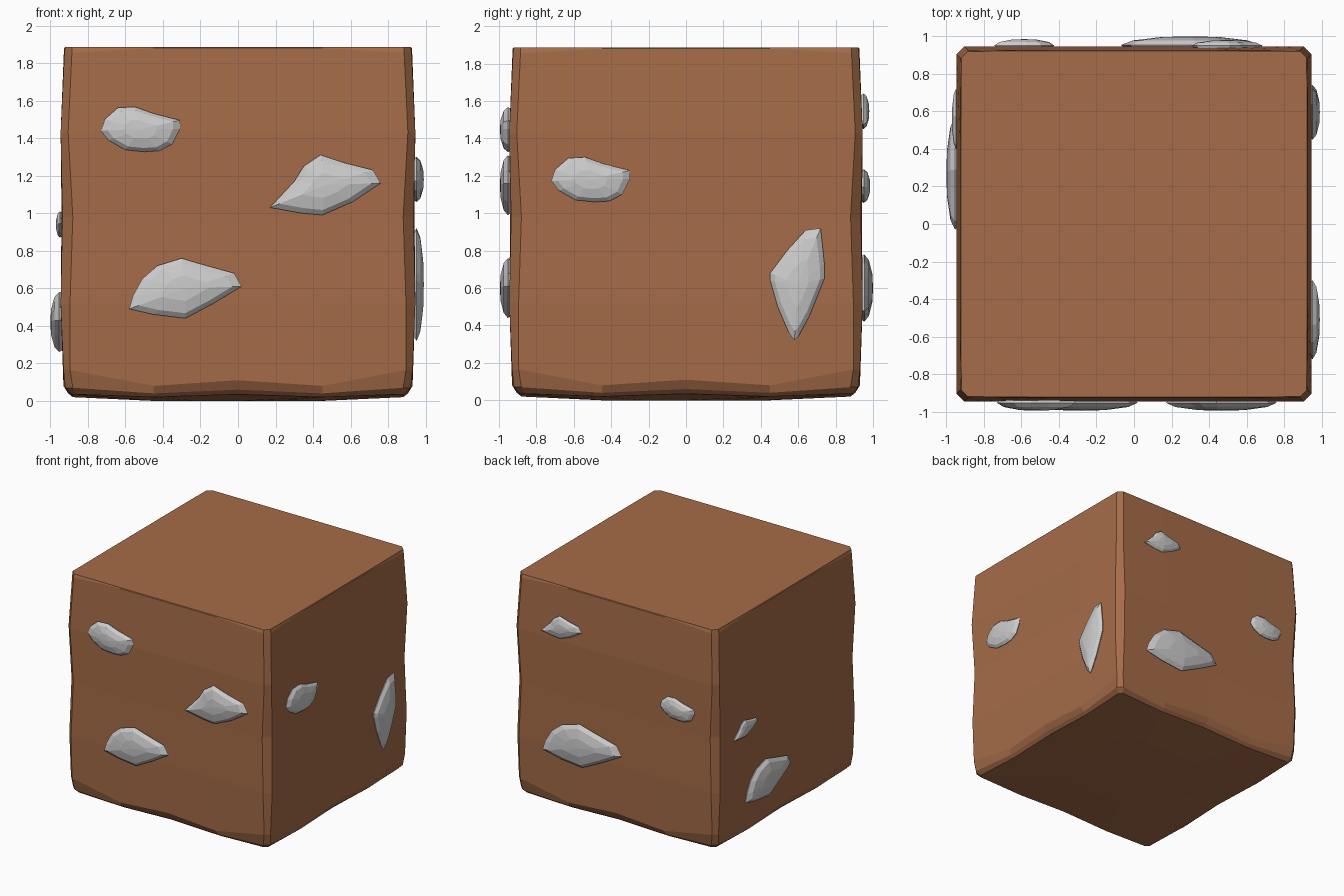
import bpy, bmesh
from mathutils import Vector

if "Cube" in bpy.data.objects:
    bpy.data.objects.remove(bpy.data.objects["Cube"])

# outward normal and rightward direction of each wall: front, right, back, left
SIDES = [(Vector((0, -1, 0)), Vector((1, 0, 0))),
         (Vector((1, 0, 0)), Vector((0, 1, 0))),
         (Vector((0, 1, 0)), Vector((-1, 0, 0))),
         (Vector((-1, 0, 0)), Vector((0, -1, 0)))]
FRONT, RIGHT, BACK, LEFT = range(4)


def skin(name, rings, bottom=None, top=None):
    """Join equal-length point rings; close ends with a centre point or an n-gon."""
    bm = bmesh.new()
    loops = [[bm.verts.new(p) for p in ring] for ring in rings]
    n = len(loops[0])
    for a, b in zip(loops, loops[1:]):
        for i in range(n):
            j = (i + 1) % n
            bm.faces.new((a[i], a[j], b[j], b[i]))
    for loop, tip in ((loops[0], bottom), (loops[-1], top)):
        if tip is None:
            bm.faces.new(loop)
        else:
            c = bm.verts.new(tip)
            for i in range(n):
                bm.faces.new((loop[i], loop[(i + 1) % n], c))
    bmesh.ops.recalc_face_normals(bm, faces=bm.faces)
    mesh = bpy.data.meshes.new(name)
    bm.to_mesh(mesh)
    bm.free()
    obj = bpy.data.objects.new(name, mesh)
    bpy.context.collection.objects.link(obj)
    return obj


def block_ring(corner, d_corner, d_mid, z_corner, z_quarter, z_mid, quarter=0.45):
    """Chamfered square ring with five points per wall."""
    ring = []
    for n, r in SIDES:
        for t, d, z in ((-corner, d_corner, z_corner), (-quarter, d_mid, z_quarter),
                        (0, d_mid, z_mid), (quarter, d_mid, z_quarter),
                        (corner, d_corner, z_corner)):
            ring.append(r * t + n * d + Vector((0, 0, z)))
    return ring


# earth block: worn underside, wavy walls, flat top
block = skin("earth_block", [
    block_ring(0.43, 0.45, 0.45, 0.0, 0.0, 0.0, 0.22),
    block_ring(0.86, 0.885, 0.88, 0.035, 0.02, 0.035),
    block_ring(0.88, 0.92, 0.905, 0.07, 0.04, 0.06),
    block_ring(0.895, 0.93, 0.93, 0.165, 0.08, 0.11),
    block_ring(0.895, 0.945, 0.94, 0.52, 0.52, 0.52),
    block_ring(0.88, 0.935, 0.94, 0.98, 0.98, 0.98),
    block_ring(0.905, 0.945, 0.945, 1.43, 1.43, 1.43),
    block_ring(0.885, 0.925, 0.927, 1.855, 1.88, 1.88),
    block_ring(0.885, 0.92, 0.922, 1.885, 1.885, 1.885)])
brown = bpy.data.materials.new("brown_earth")
brown.diffuse_color = (0.38, 0.15, 0.065, 1)
brown.use_nodes = True
brown.node_tree.nodes["Principled BSDF"].inputs["Base Color"].default_value = brown.diffuse_color
block.data.materials.append(brown)

# stone outlines, fitted to the unit square by the helper below
BLUNT = [(-.73, 1.44), (-.71, 1.50), (-.64, 1.56), (-.55, 1.565), (-.45, 1.53), (-.31, 1.495),
         (-.31, 1.45), (-.35, 1.37), (-.42, 1.335), (-.5, 1.33), (-.6, 1.34), (-.69, 1.39)]
DROP = [(-.58, .49), (-.56, .56), (-.51, .65), (-.43, .72), (-.30, .76), (-.20, .73),
        (-.02, .68), (.02, .61), (-.13, .52), (-.28, .44), (-.45, .46)]
KITE = [(.17, 1.03), (.30, 1.17), (.35, 1.25), (.44, 1.31), (.56, 1.27), (.72, 1.23),
        (.76, 1.16), (.61, 1.06), (.45, .99), (.34, 1.0)]
SHARD = [(.58, .32), (.55, .36), (.49, .50), (.45, .64), (.45, .68), (.54, .80), (.64, .91),
         (.72, .92), (.74, .73), (.74, .65), (.66, .45), (.60, .34)]


def stone(name, side, outline, u, z, w, h, bulge):
    """Faceted pebble half sunk in a wall, centred at u, z with size w by h."""
    us, vs = zip(*outline)
    pts = [((a - min(us)) / (max(us) - min(us)) - 0.5,
            (b - min(vs)) / (max(vs) - min(vs)) - 0.5) for a, b in outline]
    n, r = SIDES[side]

    def place(a, b, depth):
        return r * (u + a * w) + n * (0.945 + depth * bulge) + Vector((0, 0, z + b * h))

    rings = [[place(a * s, b * s, d) for a, b in pts]
             for s, d in ((0.5, -0.9), (0.87, -0.5), (1, 0.15), (0.83, 0.6), (0.42, 0.93))]
    skin(name, rings, place(0, 0, -1), place(0, 0, 1))


stone("front_upper_stone", FRONT, BLUNT, -0.52, 1.447, 0.42, 0.24, 0.05)
stone("front_right_stone", FRONT, KITE, 0.465, 1.15, 0.59, 0.32, 0.05)
stone("front_lower_stone", FRONT, DROP, -0.28, 0.60, 0.60, 0.32, 0.05)
stone("right_upper_stone", RIGHT, BLUNT, -0.51, 1.18, 0.42, 0.24, 0.045)
stone("right_tall_stone", RIGHT, SHARD, 0.595, 0.62, 0.29, 0.60, 0.045)
stone("back_large_stone", BACK, DROP, -0.30, 0.60, 0.74, 0.36, 0.055)
stone("back_upper_stone", BACK, KITE, -0.495, 1.545, 0.38, 0.19, 0.035)
stone("back_middle_stone", BACK, BLUNT, 0.585, 1.145, 0.32, 0.18, 0.04)
stone("left_large_stone", LEFT, DROP, -0.27, 0.42, 0.60, 0.32, 0.055)
stone("left_small_stone", LEFT, KITE, -0.56, 0.94, 0.32, 0.14, 0.025)
